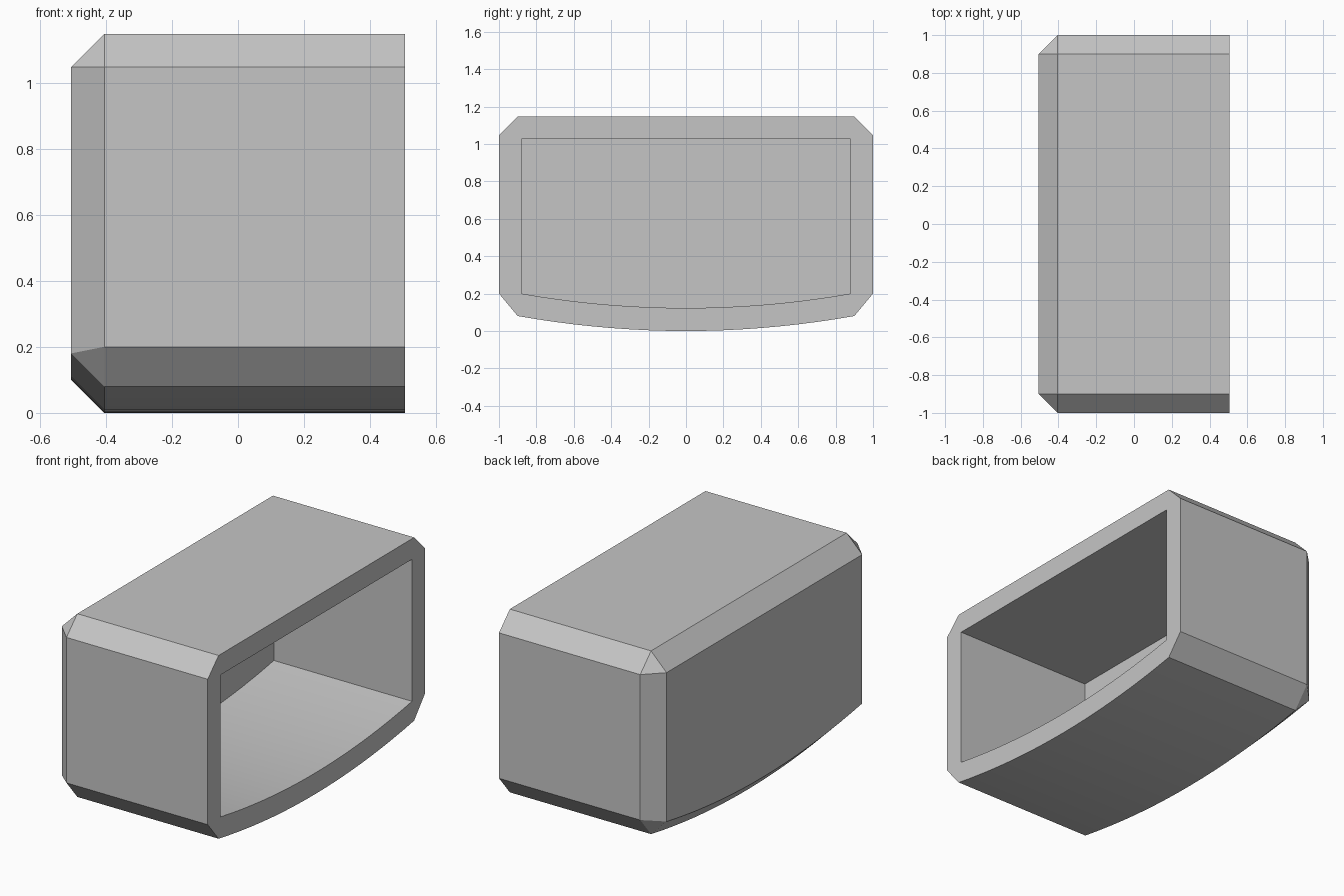
import bpy, bmesh, math

if "Cube" in bpy.data.objects:
    bpy.data.objects.remove(bpy.data.objects["Cube"], do_unlink=True)

HALF_X, HALF_Y, TOP = 0.505, 1.0, 1.147
BEVEL, WALL = 0.1, 0.12
FLAT_Y = HALF_Y - BEVEL
SIDE_LOW, SAG, ARC_STEPS = 0.2, 0.08, 18


def arc(t, sag=SAG):
    """Height of the bowed bottom, t running from -1 to 1."""
    return sag * t * t


# Outer cross-section (y, z): bowed bottom, straight sides, cut corners
steps = [2 * i / ARC_STEPS - 1 for i in range(ARC_STEPS + 1)]
outer = [(FLAT_Y * t, arc(t)) for t in steps]
outer += [(HALF_Y, SIDE_LOW), (HALF_Y, TOP - BEVEL), (FLAT_Y, TOP),
          (-FLAT_Y, TOP), (-HALF_Y, TOP - BEVEL), (-HALF_Y, SIDE_LOW)]


def inset(half_y, top, bottom, sag):
    """Square-cornered section with a bowed bottom, matched to the outer points."""
    section = []
    for y, z in outer:
        t = max(-1, min(1, y / FLAT_Y))
        section.append((half_y * t, top if z > TOP / 2 else bottom + arc(t, sag)))
    return section


cap = inset(FLAT_Y, TOP - BEVEL, BEVEL, SAG)
cavity = inset(HALF_Y - WALL, TOP - WALL, WALL + 0.003, SAG - 0.003)

# Sections in order: closed end, shoulder, open rim, then back inside the cavity
sections = [(-HALF_X, cap), (BEVEL - HALF_X, outer), (HALF_X, outer),
            (HALF_X, cavity), (WALL - HALF_X, cavity)]

bm = bmesh.new()
rings = [[bm.verts.new((x, y, z)) for y, z in section] for x, section in sections]
for a, b in zip(rings, rings[1:]):
    for i in range(len(a)):
        j = (i + 1) % len(a)
        bm.faces.new((a[i], a[j], b[j], b[i]))
bm.faces.new(rings[0])
bm.faces.new(rings[-1])
bmesh.ops.remove_doubles(bm, verts=bm.verts[:], dist=0.0005)
bmesh.ops.recalc_face_normals(bm, faces=bm.faces[:])

mesh = bpy.data.meshes.new("hollow_housing")
bm.to_mesh(mesh)
bm.free()
housing = bpy.data.objects.new("hollow_housing", mesh)
bpy.context.collection.objects.link(housing)

# Single plain grey
grey = bpy.data.materials.new("light_grey")
grey.use_nodes = True
colour = (0.56, 0.56, 0.56, 1)
grey.diffuse_color = colour
grey.node_tree.nodes["Principled BSDF"].inputs["Base Color"].default_value = colour
mesh.materials.append(grey)

# Smooth bowed surfaces, crisp bevels
bpy.ops.object.select_all(action="DESELECT")
housing.select_set(True)
bpy.context.view_layer.objects.active = housing
bpy.ops.object.shade_smooth_by_angle(angle=math.radians(15))
